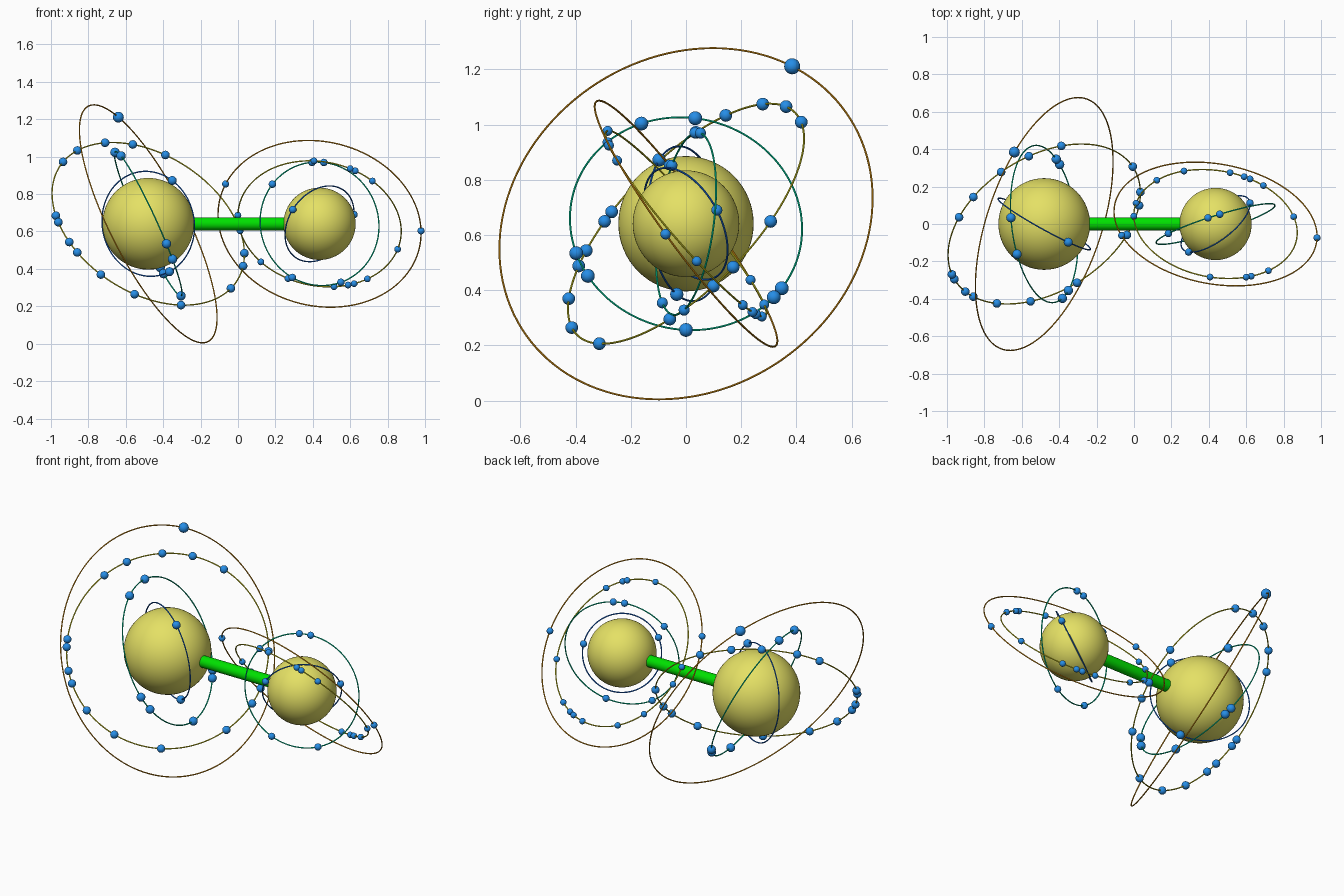
import bpy
from math import cos, sin, radians, pi
from mathutils import Vector

cube = bpy.data.objects.get("Cube")
if cube:
    bpy.data.objects.remove(cube, do_unlink=True)


def material(name, red, green, blue):
    mat = bpy.data.materials.new(name)
    mat.use_nodes = True
    colour = (red, green, blue, 1)
    mat.diffuse_color = colour
    mat.node_tree.nodes["Principled BSDF"].inputs["Base Color"].default_value = colour
    return mat


nucleus_yellow = material("nucleus yellow", 0.78, 0.75, 0.13)
electron_blue = material("electron blue", 0.02, 0.28, 0.83)
bond_green = material("bond green", 0, 0.75, 0)
orbit_blue = material("orbit blue", 0.01, 0.16, 0.8)
orbit_green = material("orbit green", 0, 0.75, 0.4)
orbit_olive = material("orbit yellow", 0.75, 0.7, 0.02)
orbit_orange = material("orbit orange", 0.95, 0.4, 0.01)


def finish(name, mat):
    obj = bpy.context.object
    obj.name = name
    obj.data.materials.append(mat)
    bpy.ops.object.shade_smooth_by_angle()
    return obj


def ball(name, centre, radius, mat, segments):
    bpy.ops.mesh.primitive_uv_sphere_add(
        segments=segments, ring_count=segments // 2, radius=radius, location=centre)
    return finish(name, mat)


def orbit_point(normal, radius, degrees):
    """Point on a tilted circle, by its angle seen along the main axis of the normal."""
    axis = max(range(3), key=lambda i: abs(normal[i]))
    first, second = [i for i in range(3) if i != axis]
    point = Vector()
    point[first] = cos(radians(degrees))
    point[second] = sin(radians(degrees))
    point[axis] = -point.dot(normal) / normal[axis]
    return point.normalized() * radius


def orbit(name, centre, radius, normal, mat, electron_size, angles):
    normal = Vector(normal).normalized()
    bpy.ops.mesh.primitive_torus_add(
        major_radius=radius, minor_radius=0.0036, major_segments=128, minor_segments=8,
        location=centre, rotation=normal.to_track_quat("Z", "Y").to_euler())
    finish(name + "_orbit", mat)
    for angle in angles:
        ball(name + "_electron", centre + orbit_point(normal, radius, angle),
             electron_size, electron_blue, 20)


# Nuclei and the bond between them
large = Vector((-0.48, 0, 0.641))
small = Vector((0.436, 0, 0.641))
ball("large_nucleus", large, 0.245, nucleus_yellow, 64)
ball("small_nucleus", small, 0.193, nucleus_yellow, 64)
bpy.ops.mesh.primitive_cylinder_add(
    vertices=32, radius=0.035, depth=(small - large).length,
    location=(large + small) / 2, rotation=(0, pi / 2, 0))
finish("bond_rod", bond_green)

# Orbits of the large atom, from the inside out
orbit("large_inner", large, 0.282, (0.48, 0.87, 0.1), orbit_blue, 0.024, (61, -66))
orbit("large_second", large, 0.423, (0.9, 0.11, 0.41), orbit_green, 0.025,
      (85, 114, -34, -40, -90, 195, 208))
orbit("large_third", large, 0.564, (0.41, -0.65, 0.635), orbit_olive, 0.023,
      (118, 101, 76, 134, 144, 175, 179, 193, 202, 227, 259, 292, -38, -24, -17, 1))
orbit("large_outer", large, 0.706, (0.854, -0.289, 0.434), orbit_orange, 0.029, (56,))

# Orbits of the small atom, from the inside out
orbit("small_inner", small, 0.221, (-0.55, 0.73, 0.4), orbit_blue, 0.02, (15, 152))
orbit("small_second", small, 0.333, (-0.3, 0.945, -0.13), orbit_green, 0.02,
      (140, 97, 86, 243, -70))
orbit("small_third", small, 0.441, (0.14, 0.75, 0.645), orbit_olive, 0.018,
      (95, 61, 56, 39, -18, -49, -60, -65, -77, 240, 213, 185, 174))
orbit("small_outer", small, 0.549, (0.15, 0.8, 0.585), orbit_orange, 0.019, (-4, 157))
